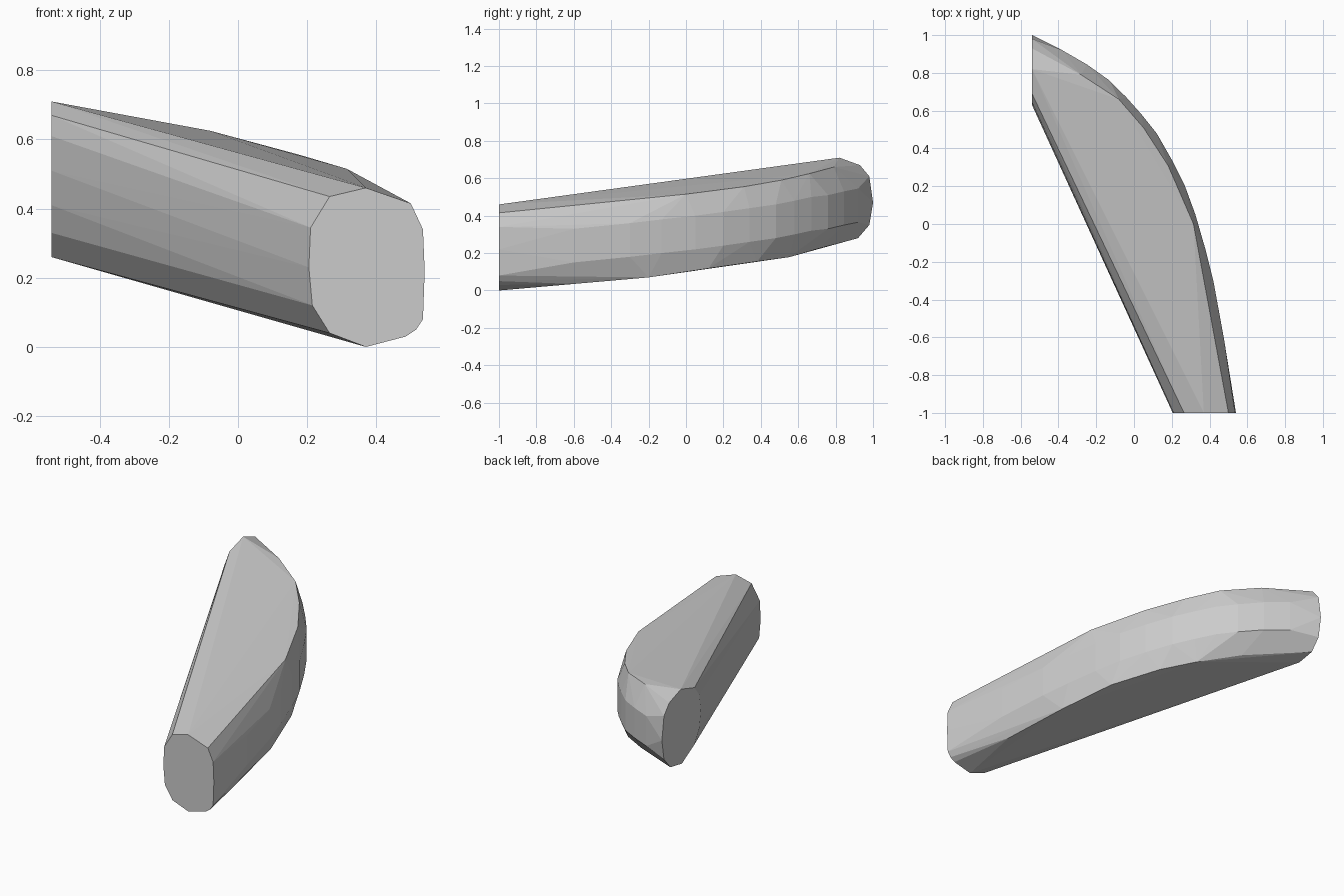
import bpy, bmesh

# Cut end facing the front (x, z at y = -1)
front_end = [(0.37, 0), (0.485, 0.03), (0.515, 0.05), (0.535, 0.08), (0.54, 0.22),
             (0.535, 0.34), (0.5, 0.415), (0.37, 0.46), (0.265, 0.435),
             (0.21, 0.345), (0.205, 0.23), (0.215, 0.12), (0.265, 0.04)]

# Cut end facing left (y, z at x = -0.54)
left_end = [(0.81, 0.26), (0.92, 0.28), (0.98, 0.35), (1.0, 0.47), (0.98, 0.61),
            (0.93, 0.67), (0.82, 0.71), (0.69, 0.67), (0.645, 0.61), (0.63, 0.51),
            (0.645, 0.41), (0.69, 0.33)]

# Curved outer wall: x, y, middle height
outer_wall = [(0.475, -0.6, 0.24), (0.42, -0.3, 0.27), (0.377, -0.13, 0.29),
              (0.325, 0.05, 0.31), (0.27, 0.2, 0.33), (0.2, 0.34, 0.35),
              (0.12, 0.48, 0.37), (0.04, 0.58, 0.39), (-0.04, 0.67, 0.41),
              (-0.13, 0.76, 0.42), (-0.25, 0.845, 0.44), (-0.38, 0.92, 0.455)]

# Rounded lower and upper rims of the outer wall
lower_rim = [(0.42, -0.6, 0.035), (0.36, -0.2, 0.07), (0.27, 0.12, 0.118),
             (0.13, 0.38, 0.155), (0.0, 0.55, 0.178), (-0.2, 0.71, 0.225)]
upper_rim = [(0.315, 0.0, 0.515), (0.18, 0.31, 0.555), (0.05, 0.51, 0.59),
             (-0.08, 0.66, 0.625), (-0.28, 0.79, 0.66)]

points = [(x, -1, z) for x, z in front_end]
points += [(-0.54, y, z) for y, z in left_end]
for x, y, z in outer_wall:
    points += [(x, y, z + dz) for dz in (-0.09, 0.09)]
points += lower_rim + upper_rim

# Wrap the curved bar in its faceted hull
bm = bmesh.new()
verts = [bm.verts.new(p) for p in points]
bmesh.ops.convex_hull(bm, input=verts)
bmesh.ops.delete(bm, geom=[v for v in bm.verts if not v.link_faces], context='VERTS')
bmesh.ops.dissolve_limit(bm, angle_limit=0.02, verts=bm.verts, edges=bm.edges)
bmesh.ops.recalc_face_normals(bm, faces=bm.faces)

mesh = bpy.data.meshes.new("curved_bar")
bm.to_mesh(mesh)
bm.free()
bar = bpy.data.objects.new("curved_bar", mesh)
bpy.context.collection.objects.link(bar)
